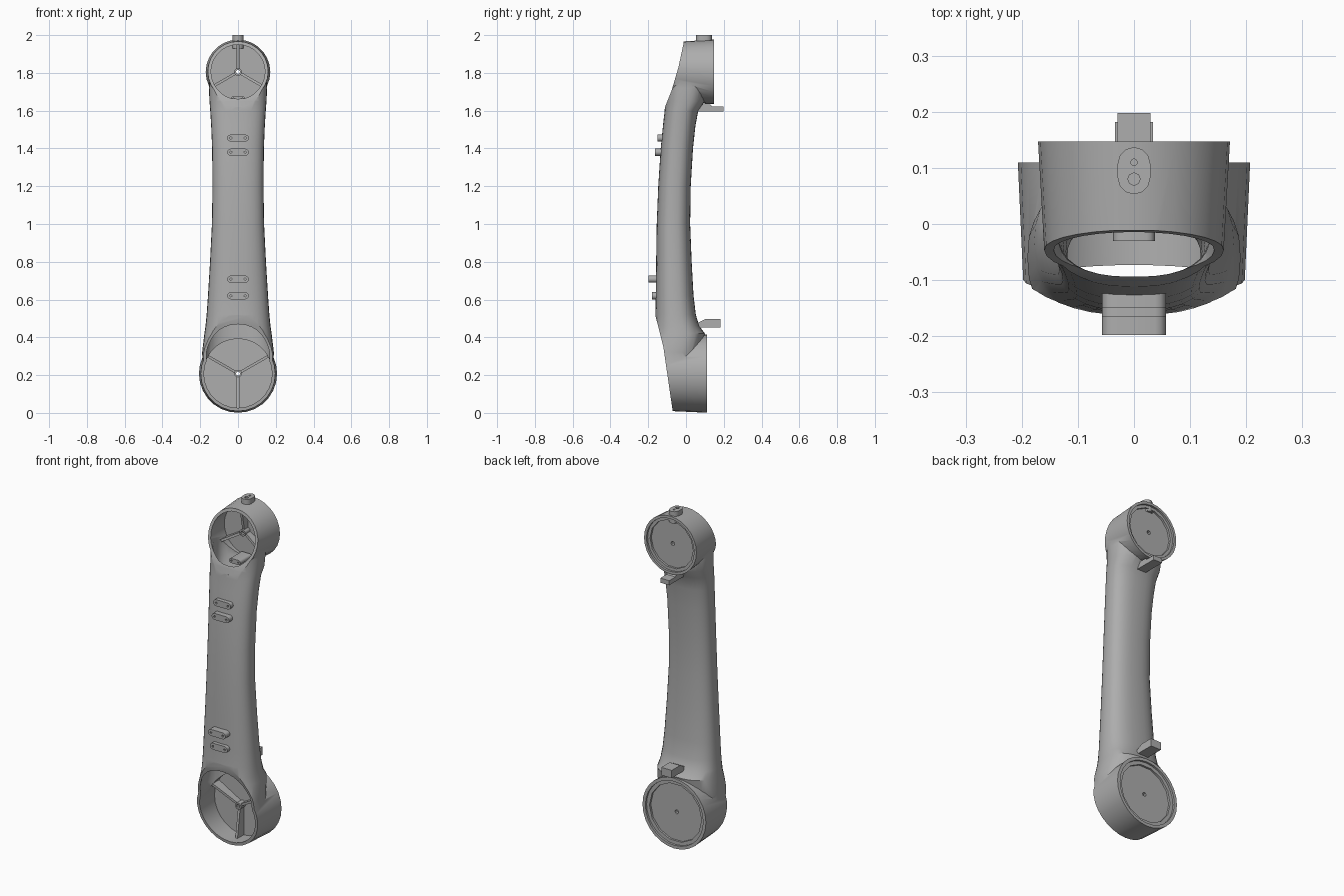
import bpy, bmesh, math
from math import sin, cos, pi
from mathutils import Matrix

if "Cube" in bpy.data.objects:
    bpy.data.objects.remove(bpy.data.objects["Cube"])

grey = bpy.data.materials.new("light_grey")
grey.use_nodes = True
GREY = (0.42, 0.42, 0.42, 1)
grey.diffuse_color = GREY
grey.node_tree.nodes["Principled BSDF"].inputs["Base Color"].default_value = GREY


def finish(name, bm):
    bmesh.ops.recalc_face_normals(bm, faces=bm.faces)
    mesh = bpy.data.meshes.new(name)
    bm.to_mesh(mesh)
    bm.free()
    mesh.materials.append(grey)
    obj = bpy.data.objects.new(name, mesh)
    bpy.context.collection.objects.link(obj)
    return obj


def loft(name, rings):
    """Skin a list of equal-length point rings and cap both ends."""
    bm = bmesh.new()
    rows = [[bm.verts.new(p) for p in ring] for ring in rings]
    n = len(rows[0])
    for a, b in zip(rows, rows[1:]):
        for i in range(n):
            j = (i + 1) % n
            bm.faces.new((a[i], a[j], b[j], b[i]))
    bm.faces.new(rows[0])
    bm.faces.new(rows[-1])
    return finish(name, bm)


def cone_y(name, z, y0, r0, y1, r1, n=28, x=0):
    """Cylinder or cone lying along y."""
    return loft(name, [[(x + r * cos(2 * pi * i / n), y, z + r * sin(2 * pi * i / n))
                        for i in range(n)] for y, r in ((y0, r0), (y1, r1))])


def prism_x(name, outline, half):
    """Extrude a (y, z) outline along x."""
    return loft(name, [[(x, y, z) for y, z in outline] for x in (-half, half)])


def apply_boolean(target, tool, operation):
    mod = target.modifiers.new("bool", "BOOLEAN")
    mod.operation, mod.object, mod.solver = operation, tool, "EXACT"
    bpy.context.view_layer.objects.active = target
    bpy.ops.object.modifier_apply(modifier=mod.name)
    bpy.data.objects.remove(tool)


def smooth(obj, angle=32):
    bpy.ops.object.select_all(action="DESELECT")
    obj.select_set(True)
    bpy.context.view_layer.objects.active = obj
    bpy.ops.object.shade_smooth_by_angle(angle=math.radians(angle))


# Arm stations: height, half width, front y, back y
STATIONS = [
    (0.208, 0.185, -0.2, 0.06), (0.32, 0.19, -0.2, 0.08), (0.42, 0.178, -0.175, 0.1),
    (0.46, 0.172, -0.167, 0.07), (0.52, 0.166, -0.162, 0.052), (0.62, 0.159, -0.16, 0.04),
    (0.8, 0.148, -0.158, 0.03), (1.0, 0.138, -0.155, 0.022), (1.2, 0.135, -0.147, 0.025),
    (1.4, 0.137, -0.134, 0.037), (1.52, 0.142, -0.122, 0.05), (1.6, 0.147, -0.113, 0.065),
    (1.65, 0.151, -0.11, 0.1), (1.72, 0.154, -0.11, 0.11), (1.8, 0.15, -0.11, 0.1)]


def arm(name, wall):
    rings = []
    for z, w, front, back in STATIONS:
        w, front, back = w - wall, front + wall, back - wall
        if wall:
            back = min(back, 0.035 if z < 0.47 else 0.07)
        mid, depth = (front + back) / 2, (back - front) / 2
        ring = []
        for i in range(32):
            c, s = cos(2 * pi * i / 32), sin(2 * pi * i / 32)
            ring.append((w * math.copysign(abs(c) ** 0.8, c),
                         mid + depth * math.copysign(abs(s) ** 0.8, s), z))
        rings.append(ring)
    return loft(name, rings)


# Hubs: name, centre z, back y, back radius, front radius, plate front y, spoke turn
HUBS = [("lower", 0.208, 0.11, 0.207, 0.192, 0.045, -pi / 2),
        ("upper", 1.805, 0.147, 0.171, 0.15, 0.085, pi / 2)]

# Outer skin, sloped fronts, then hollow inside
shell = arm("arm_shell", 0)
for name, z, back, rb, rf, plate, turn in HUBS:
    apply_boolean(shell, cone_y("hub", z, back, rb, -0.22, rf), "UNION")
lower_slope = [(-0.4, -0.1), (-0.065, -0.1), (-0.072, 0.02), (-0.12, 0.35), (-0.163, 0.52), (-0.4, 0.52)]
upper_slope = [(-0.4, 1.62), (-0.111, 1.62), (-0.075, 1.71), (-0.04, 1.83), (-0.012, 1.96),
               (-0.01, 2.1), (-0.4, 2.1)]
for outline in (lower_slope, upper_slope):
    apply_boolean(shell, prism_x("slope", outline, 0.4), "DIFFERENCE")
cavity = arm("cavity", 0.016)
for name, z, back, rb, rf, plate, turn in HUBS:
    apply_boolean(cavity, cone_y("bore", z, plate, rb - 0.022, -0.25, rf - 0.016), "UNION")
apply_boolean(shell, cavity, "DIFFERENCE")

# Stepped round recess and centre hole on each hub back
for name, z, back, rb, rf, plate, turn in HUBS:
    apply_boolean(shell, cone_y("recess", z, back + 0.05, rb * 0.91, back - 0.012, rb * 0.91), "DIFFERENCE")
    apply_boolean(shell, cone_y("step", z, back + 0.05, rb * 0.82, back - 0.024, rb * 0.82, 14), "DIFFERENCE")
    apply_boolean(shell, cone_y("hole", z, back + 0.05, 0.012, plate - 0.05, 0.012, 8), "DIFFERENCE")
smooth(shell)

# Three-armed braces with a centre boss inside each hub
for name, z, back, rb, rf, plate, turn in HUBS:
    boss = cone_y(name + "_boss", z, plate + 0.004, 0.02, plate - 0.045, 0.02, 12)
    apply_boolean(boss, cone_y("hole", z, plate + 0.05, 0.011, plate - 0.1, 0.011, 8), "DIFFERENCE")
    smooth(boss)
    for k in range(3):
        length = rb - 0.024
        spoke = prism_x(f"{name}_spoke_{k + 1}",
                        [(plate + 0.004, 0.016), (plate + 0.004, length),
                         (plate - 0.06, length), (plate - 0.035, 0.016)], 0.007)
        angle = turn + k * 2 * pi / 3
        spoke.data.transform(Matrix.Translation((0, 0, z)) @ Matrix.Rotation(pi / 2 - angle, 4, "Y"))


def pill(name, z, y0, y1, half, r, hole=0.0):
    """Rounded slot-shaped pad along x, with two drilled holes."""
    outline = [((half - r) * side + r * cos(a), z + r * sin(a))
               for side, start in ((1, -pi / 2), (-1, pi / 2))
               for a in [start + pi * i / 6 for i in range(7)]]
    obj = loft(name, [[(x, y, h) for x, h in outline] for y in (y0, y1)])
    if hole:
        for side in (-1, 1):
            drill = cone_y("drill", z, y0 - 0.02, hole, y0 + 0.02, hole, 8, side * (half - r))
            apply_boolean(obj, drill, "DIFFERENCE")
    smooth(obj)
    return obj


# Front pads
for k, (z, front, root) in enumerate([(0.62, -0.18, -0.15), (0.708, -0.198, -0.15),
                                      (1.38, -0.165, -0.126), (1.455, -0.15, -0.12)]):
    pill(f"front_pad_{k + 1}", z, front, root, 0.057, 0.019, 0.006)
pill("inner_pad", 1.662, -0.03, 0.075, 0.037, 0.014, 0.005)

# Top connector stub with two holes
stub = pill("top_stub", 0, -2.0, -1.93, 0.042, 0.029)
stub.data.transform(Matrix.Translation((0, 0.095, 0)) @ Matrix.Rotation(pi / 2, 4, "Z")
                    @ Matrix.Rotation(-pi / 2, 4, "X"))
for y, r in ((0.08, 0.011), (0.11, 0.006)):
    drill = cone_y("drill", 0, -2.02, r, -1.98, r, 8)
    drill.data.transform(Matrix.Translation((0, y, 0)) @ Matrix.Rotation(-pi / 2, 4, "X"))
    apply_boolean(stub, drill, "DIFFERENCE")

# Back catches beside the hubs
prism_x("upper_catch", [(0.05, 1.595), (0.198, 1.595), (0.198, 1.622), (0.14, 1.622),
                        (0.13, 1.632), (0.05, 1.632)], 0.029)
prism_x("lower_catch", [(0.05, 0.452), (0.182, 0.452), (0.182, 0.498), (0.105, 0.498),
                        (0.05, 0.47)], 0.034)
